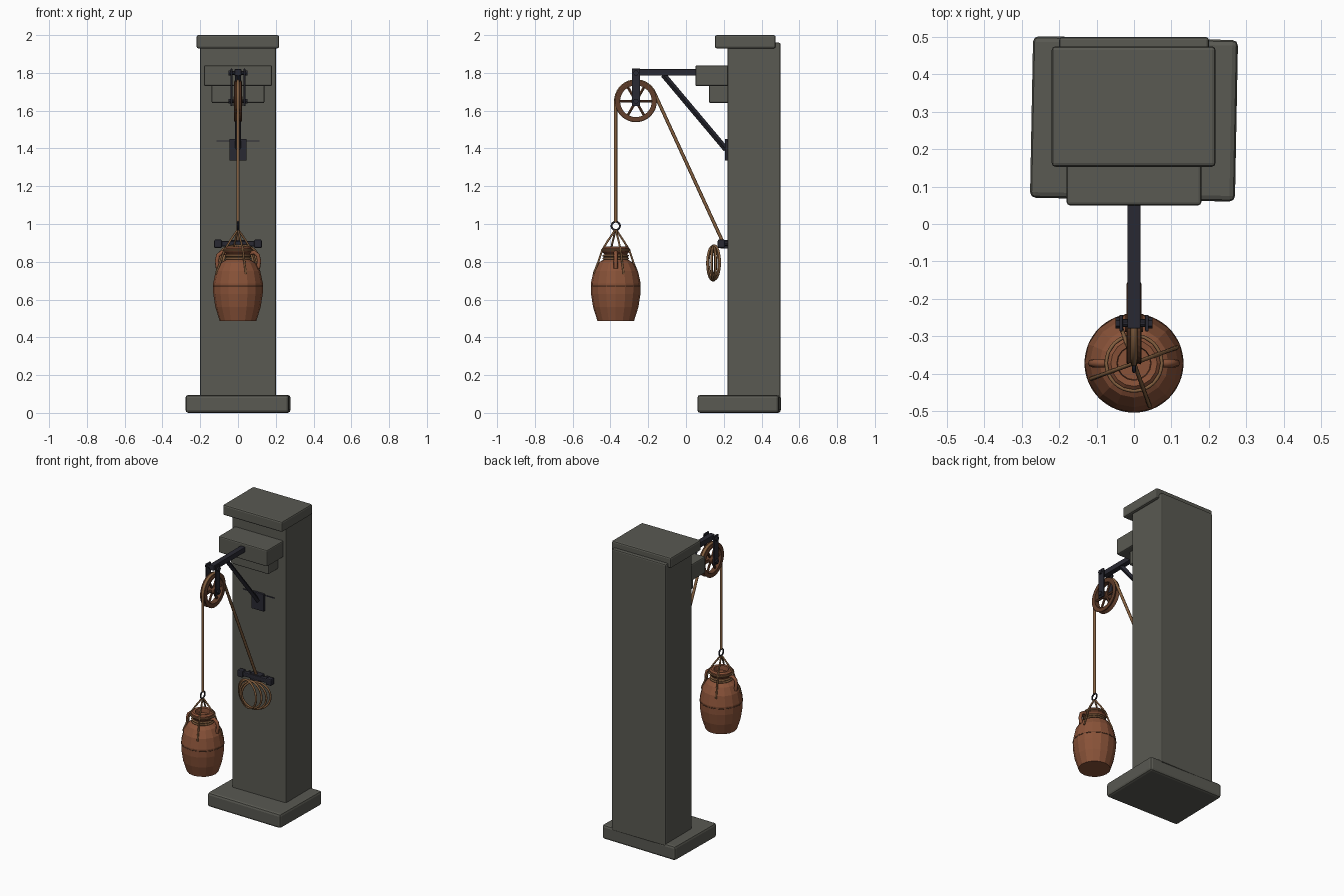
import bpy, bmesh
from math import sin, cos, pi, radians, acos, atan2, hypot
from mathutils import Matrix, Vector

cube = bpy.data.objects.get("Cube")
if cube:
    bpy.data.objects.remove(cube, do_unlink=True)


def material(name, rgb):
    m = bpy.data.materials.new(name)
    m.use_nodes = True
    m.diffuse_color = (*rgb, 1)
    for n in m.node_tree.nodes:
        if n.type == 'BSDF_PRINCIPLED':
            n.inputs["Base Color"].default_value = (*rgb, 1)
            n.inputs["Roughness"].default_value = 0.9
    return m


STONE = material("grey stone", (0.1, 0.1, 0.084))
IRON = material("dark iron", (0.022, 0.022, 0.032))
CLAY = material("terracotta", (0.25, 0.085, 0.04))
ROPE = material("rope", (0.23, 0.115, 0.05))
WOOD = material("dark wood", (0.12, 0.048, 0.024))


def add_object(name, bm, mat, matrix=Matrix(), bevel=0, smooth=False):
    bmesh.ops.recalc_face_normals(bm, faces=bm.faces)
    mesh = bpy.data.meshes.new(name)
    bm.to_mesh(mesh)
    bm.free()
    mesh.materials.append(mat)
    ob = bpy.data.objects.new(name, mesh)
    bpy.context.collection.objects.link(ob)
    ob.matrix_world = matrix
    if smooth:
        for p in mesh.polygons:
            p.use_smooth = True
    if bevel:
        mod = ob.modifiers.new("Bevel", 'BEVEL')
        mod.width = bevel
        mod.segments = 2
    return ob


def box(name, x, y, z, mat, bevel=0.0, turn=0.0):
    """Box given by its (low, high) range on each axis."""
    bm = bmesh.new()
    bmesh.ops.create_cube(bm, size=1)
    size = [b - a for a, b in (x, y, z)]
    bmesh.ops.scale(bm, vec=size, verts=bm.verts)
    centre = Vector([(a + b) / 2 for a, b in (x, y, z)])
    return add_object(name, bm, mat, Matrix.Translation(centre) @ Matrix.Rotation(turn, 4, 'Z'), bevel)


def lathe(name, profile, sides, mat, matrix, closed=False, smooth=False):
    """Turn a (radius, height) profile about its local z axis."""
    bm = bmesh.new()
    rings = [[bm.verts.new((r * cos(2 * pi * i / sides), r * sin(2 * pi * i / sides), h))
              for i in range(sides)] for r, h in profile]
    pairs = list(zip(rings, rings[1:]))
    if closed:
        pairs.append((rings[-1], rings[0]))
    for a, b in pairs:
        for i in range(sides):
            j = (i + 1) % sides
            bm.faces.new((a[i], a[j], b[j], b[i]))
    if not closed:
        bm.faces.new(rings[0])
        bm.faces.new(rings[-1])
    return add_object(name, bm, mat, matrix, smooth=smooth)


def torus(name, radius, tube, mat, matrix, sides=32):
    ring = [(radius + tube * cos(k * pi / 4), tube * sin(k * pi / 4)) for k in range(8)]
    return lathe(name, ring, sides, mat, matrix, closed=True, smooth=True)


def rod(name, a, b, radius, mat, sides=10):
    a, b = Vector(a), Vector(b)
    turn = (b - a).to_track_quat('Z', 'Y').to_matrix().to_4x4()
    return lathe(name, [(radius, 0), (radius, (b - a).length)], sides, mat, Matrix.Translation(a) @ turn)


def tube(name, points, radius, mat):
    """Round cord along a path, turned into a mesh."""
    curve = bpy.data.curves.new(name, 'CURVE')
    curve.dimensions = '3D'
    curve.bevel_depth = radius
    curve.bevel_resolution = 2
    curve.use_fill_caps = True
    spline = curve.splines.new('POLY')
    spline.points.add(len(points) - 1)
    for p, co in zip(spline.points, points):
        p.co = (*co, 1)
    curve.materials.append(mat)
    ob = bpy.data.objects.new(name, curve)
    bpy.context.collection.objects.link(ob)
    bpy.ops.object.select_all(action='DESELECT')
    ob.select_set(True)
    bpy.context.view_layer.objects.active = ob
    bpy.ops.object.convert(target='MESH')
    return bpy.context.view_layer.objects.active


def at(x, y, z):
    return Matrix.Translation((x, y, z))


SIDEWAYS = Matrix.Rotation(pi / 2, 4, 'Y')
SIDES = (("left", 1), ("right", -1))

# Stone pillar
box("pillar_base", (-0.274, 0.274), (0.065, 0.497), (0, 0.095), STONE, 0.015, radians(-1.1))
box("pillar_shaft", (-0.2, 0.2), (0.22, 0.5), (0.08, 1.96), STONE, 0.008)
box("pillar_cap", (-0.22, 0.218), (0.153, 0.475), (1.93, 2.0), STONE, 0.01)
box("corbel_upper", (-0.18, 0.18), (0.05, 0.24), (1.73, 1.84), STONE, 0.008)
box("corbel_lower", (-0.14, 0.14), (0.122, 0.24), (1.64, 1.735), STONE, 0.008)
box("carved_line", (-0.115, 0.115), (0.216, 0.222), (1.437, 1.443), IRON)

# Iron bracket
AXLE_Y, AXLE_Z = -0.265, 1.65
box("beam", (-0.018, 0.018), (-0.28, 0.1), (1.785, 1.82), IRON, 0.004)
brace = rod("brace", (0, -0.12, 1.79), (0, 0.212, 1.395), 0.015, IRON, 4)
box("brace_plate", (-0.045, 0.045), (0.206, 0.225), (1.335, 1.45), IRON, 0.003)
for side, s in SIDES:
    box(side + "_hanger_strap", sorted((s * 0.03, s * 0.039)), (-0.287, -0.243), (1.625, 1.822), IRON, 0.002)
    for part, z in (("axle", AXLE_Z), ("hanger", 1.8)):
        rod(f"{side}_{part}_nut", (s * 0.036, AXLE_Y, z), (s * 0.049, AXLE_Y, z), 0.015, IRON, 6)
rod("axle", (-0.045, AXLE_Y, AXLE_Z), (0.045, AXLE_Y, AXLE_Z), 0.009, IRON)
rod("hanger_bolt", (-0.04, AXLE_Y, 1.8), (0.04, AXLE_Y, 1.8), 0.011, IRON)

# Pulley wheel with grooved rim, hub and spokes
hub = at(0, AXLE_Y, AXLE_Z) @ SIDEWAYS
lathe("pulley_rim", [(0.084, -0.017), (0.105, -0.02), (0.111, -0.017), (0.099, 0),
                     (0.111, 0.017), (0.105, 0.02), (0.084, 0.017)], 32, WOOD, hub, closed=True)
lathe("pulley_hub", [(0.024, -0.024), (0.024, 0.024)], 16, WOOD, hub)
for k in range(6):
    a = k * pi / 3
    rod("pulley_spoke", (0, AXLE_Y, AXLE_Z),
        (0, AXLE_Y + 0.09 * cos(a), AXLE_Z + 0.09 * sin(a)), 0.008, WOOD, 6)

# Hauling rope over the pulley, tangent to it on the way to the cleat
R = 0.107
end_y, end_z = 0.197, 0.9
dy, dz = end_y - AXLE_Y, end_z - AXLE_Z
leave = atan2(dz, dy) + acos(R / hypot(dy, dz))
arc = [pi + (leave - pi) * k / 16 for k in range(17)]
JAR_Y = AXLE_Y - R
tube("hauling_rope", [(0, JAR_Y, 1.01)]
     + [(0, AXLE_Y + R * cos(a), AXLE_Z + R * sin(a)) for a in arc]
     + [(0, end_y, end_z)], 0.009, ROPE)

# Wall cleat
box("cleat_bar", (-0.11, 0.11), (0.174, 0.2), (0.882, 0.91), IRON, 0.005)
box("cleat_foot", (-0.04, 0.04), (0.18, 0.225), (0.87, 0.915), IRON, 0.005)
for side, s in SIDES:
    box(side + "_cleat_horn", sorted((s * 0.085, s * 0.126)), (0.168, 0.206), (0.872, 0.918), IRON, 0.008)
    rod(side + "_cleat_pin", (s * 0.065, 0.185, 0.896), (s * 0.065, 0.225, 0.896), 0.013, IRON)

# Spare rope coiled under the cleat
for k in range(4):
    t = k - 1.5
    torus("rope_coil", 0.09, 0.0065, ROPE,
          at(0.02 * t, 0.146 + 0.002 * t, 0.792 + 0.004 * (k % 2)) @ Matrix.Rotation(radians(13 * t), 4, 'Z')
          @ Matrix.Rotation(pi / 2, 4, 'X'))

# Clay jar
jar = at(0, JAR_Y, 0)
lathe("jar", [(0.097, 0.487), (0.12, 0.56), (0.131, 0.63), (0.132, 0.685), (0.118, 0.75),
              (0.092, 0.795), (0.064, 0.812), (0.06, 0.84), (0.071, 0.852), (0.071, 0.874),
              (0.062, 0.882), (0.046, 0.88), (0.044, 0.85)], 16, CLAY, jar)
torus("jar_girdle", 0.1293, 0.003, WOOD, jar @ at(0, 0, 0.672), 64)
for z in (0.818, 0.832):
    torus("neck_binding", 0.064, 0.006, ROPE, jar @ at(0, 0, z))
for side, s in SIDES:
    tube(side + "_jar_handle", [(s * r, JAR_Y, z) for r, z in
         ((0.06, 0.845), (0.085, 0.85), (0.105, 0.835), (0.112, 0.805), (0.106, 0.765))], 0.011, CLAY)

# Sling and ring
torus("sling_ring", 0.022, 0.005, IRON, at(0, JAR_Y, 0.99) @ SIDEWAYS)
torus("sling_hoop", 0.074, 0.005, ROPE, jar @ at(0, 0, 0.862))
for k in range(4):
    a = radians(20 + 90 * k)
    tube("sling_rope", [(r * cos(a), JAR_Y + r * sin(a), z) for r, z in
         ((0.003, 0.968), (0.045, 0.91), (0.076, 0.862), (0.1, 0.795), (0.118, 0.752), (0.123, 0.735))],
         0.0055, ROPE)
